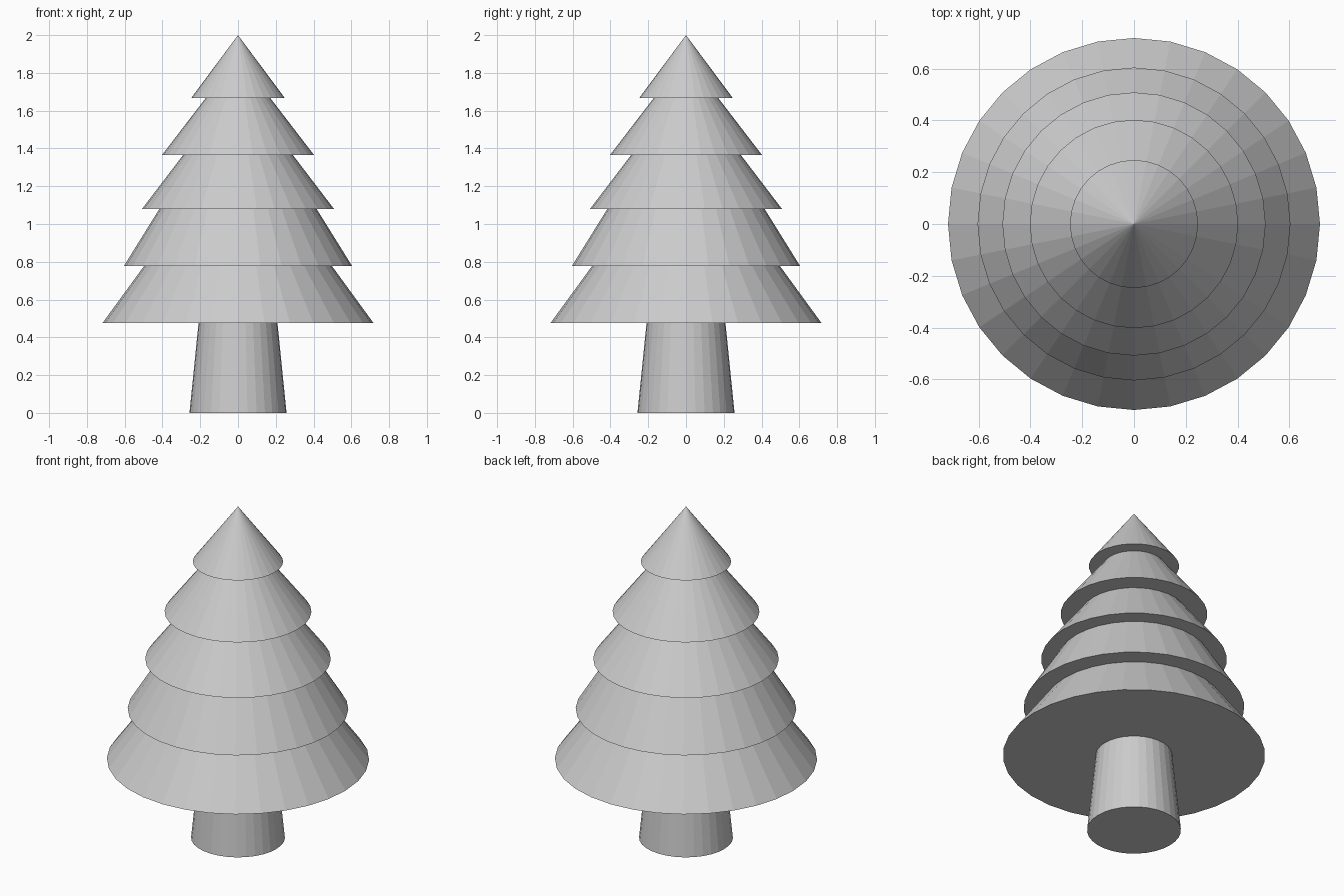
import bpy, bmesh
from math import cos, sin, tau

if "Cube" in bpy.data.objects:
    bpy.data.objects.remove(bpy.data.objects["Cube"])

SIDES = 32


def lathe(name, profile):
    """Closed, flat-shaded solid turned from (radius, z) points, bottom to top."""
    bm = bmesh.new()
    rings = []
    for r, z in profile:
        if r == 0:
            rings.append([bm.verts.new((0, 0, z))])
        else:
            rings.append([bm.verts.new((r * cos(tau * i / SIDES), r * sin(tau * i / SIDES), z))
                          for i in range(SIDES)])
    for a, b in zip(rings, rings[1:]):
        for i in range(SIDES):
            j = (i + 1) % SIDES
            if len(b) == 1:
                bm.faces.new((a[i], a[j], b[0]))
            else:
                bm.faces.new((a[i], a[j], b[j], b[i]))
    # flat end caps
    bm.faces.new(rings[0][::-1])
    if len(rings[-1]) > 1:
        bm.faces.new(rings[-1])
    bmesh.ops.recalc_face_normals(bm, faces=bm.faces)
    mesh = bpy.data.meshes.new(name)
    bm.to_mesh(mesh)
    bm.free()
    obj = bpy.data.objects.new(name, mesh)
    bpy.context.collection.objects.link(obj)
    return obj


# Tapered trunk, its top just inside the lowest tier
lathe("trunk", [(0.257, 0), (0.208, 0.485)])

# Foliage tiers: (bottom radius, bottom z, top radius), each meeting the next underside
tiers = [(0.718, 0.475, 0.497),
         (0.604, 0.778, 0.416),
         (0.508, 1.080, 0.29),
         (0.402, 1.366, 0.17),
         (0.247, 1.668, 0)]
tops = [t[1] for t in tiers[1:]] + [2.0]
profile = []
for (r_bottom, z_bottom, r_top), z_top in zip(tiers, tops):
    profile += [(r_bottom, z_bottom), (r_top, z_top)]
lathe("foliage", profile)
